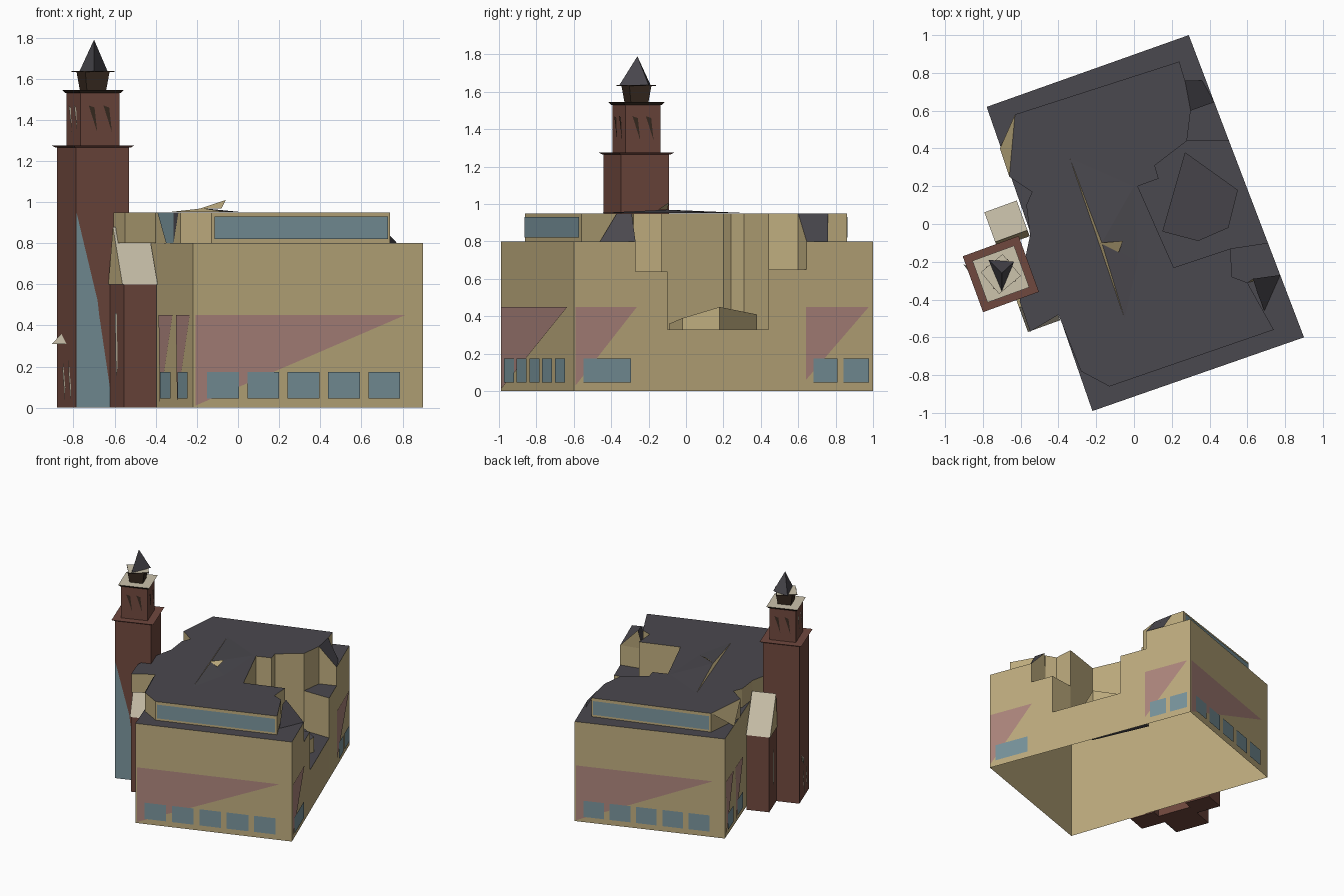
import bpy, math
from mathutils import Vector

if "Cube" in bpy.data.objects:
    bpy.data.objects.remove(bpy.data.objects["Cube"])


def material(name, r, g, b):
    m = bpy.data.materials.new(name)
    lin = [((c / 255 + 0.055) / 1.055) ** 2.4 for c in (r, g, b)]
    m.diffuse_color = (*lin, 1)
    m.use_nodes = True
    m.node_tree.nodes["Principled BSDF"].inputs["Base Color"].default_value = m.diffuse_color
    return m


TAN = material("tan wall", 190, 172, 126)
ROOF = material("slate roof", 74, 72, 78)
BRICK = material("red brick", 112, 72, 62)
GLASS = material("blue glass", 121, 148, 156)
PINK = material("faded pink", 174, 134, 125)
CREAM = material("cream stone", 204, 195, 172)
DARK = material("dark wood", 58, 44, 34)


def mesh(name, verts, faces, mats, slots=None):
    me = bpy.data.meshes.new(name)
    me.from_pydata([tuple(v) for v in verts], [], faces)
    for m in mats:
        me.materials.append(m)
    if slots:
        for p, s in zip(me.polygons, slots):
            p.material_index = s
    me.update()
    ob = bpy.data.objects.new(name, me)
    bpy.context.collection.objects.link(ob)
    return ob


def sheet(name, pts, mat):
    return mesh(name, pts, [range(len(pts))], [mat])


def flat(name, pts, z, mat):
    return sheet(name, [(x, y, z) for x, y in pts], mat)


def wall(name, p, q, z0, z1, mat=TAN):
    return sheet(name, [(*p, z0), (*q, z0), (*q, z1), (*p, z1)], mat)


def panel(name, p, q, pts, mat, off=0.004):
    """Thin plate on the wall p-q; pts are (fraction along, height)."""
    p, q = Vector(p), Vector(q)
    d = q - p
    n = Vector((d.y, -d.x)).normalized() * off
    sheet(name, [(*(p + d * t + n), z) for t, z in pts], mat)


def pane(p, q, t0, t1, z0=0.045, z1=0.175):
    panel("window", p, q, [(t0, z0), (t1, z0), (t1, z1), (t0, z1)], GLASS, 0.008)


def frustum(name, lower, upper, z0, z1, side, top):
    n = len(lower)
    verts = [(x, y, z0) for x, y in lower] + [(x, y, z1) for x, y in upper]
    faces = [(i, (i + 1) % n, n + (i + 1) % n, n + i) for i in range(n)]
    faces += [tuple(range(n, 2 * n)), tuple(reversed(range(n)))]
    return mesh(name, verts, faces, [side, top], [0] * n + [1, 0])


# Main block corners
A, B, C, D = (-.22, -.99), (.90, -.60), (.29, 1.0), (-.78, .62)
R1, R2, R3, R4 = (.774, -.27), (.709, -.10), (.503, .44), (.425, .645)
COURT = [(.51, -.13), (.21, -.23), (.02, .20), (.13, .24), (.11, .31), (.28, .44)]
T1, T2, T3 = (.60, -.31), (.52, -.28), (.30, .60)

# Lower storey with stepped right side
foot = [A, B, R1, T1, T2] + COURT + [T3, R4, C, D]
flat("lower_roof", foot, .80, ROOF)
for i, p in enumerate(foot):
    q = foot[(i + 1) % len(foot)]
    outer = p in (A, R4, C, D) and q in (A, B, C, D) or p == B
    wall("lower_wall", p, q, 0 if outer else .33, .80)
wall("front_terrace_wall", R1, R2, 0, .64)
wall("front_terrace_side", R2, COURT[0], .33, .64)
flat("front_terrace", [R1, R2, COURT[0], T2, T1], .64, ROOF)
wall("court_wall", R2, R3, 0, .33)
flat("court_floor", [R2, R3] + COURT[::-1], .33, ROOF)
wall("back_terrace_side", COURT[-1], R3, .33, .65)
wall("back_terrace_wall", R3, R4, 0, .65)
flat("back_terrace", [R3, R4, T3, COURT[-1]], .65, ROOF)

# Low sloped block inside the court
block = [(.34, -.09, .36), (.50, -.02, .39), (.55, .18, .45), (.27, .38, .41), (.15, -.04, .38)]
mesh("court_block", block + [(x, y, .33) for x, y, z in block],
     [(0, 1, 2, 3, 4)] + [(i, i + 5, (i + 1) % 5 + 5, (i + 1) % 5) for i in range(5)],
     [ROOF, TAN], [0] + [1] * 5)

# Upper storey
U0, U1, U2, U3 = (-.13, -.86), (.74, -.56), (.24, .86), (-.63, .58)
E0, E1 = (-.40, -.48), (-.28, -.78)
upper = [U0, U1, T1, T2] + COURT + [T3, (.27, .76), U2, U3, (-.66, .25), (-.54, .17),
         (-.57, .10), (-.55, -.06), (-.58, -.20), (-.605, -.41), (-.55, -.57), E0, E1]
flat("upper_roof", upper, .95, ROOF)
for i, p in enumerate(upper):
    wall("upper_wall", p, upper[(i + 1) % len(upper)], .80, .95)
pane(U0, U1, .015, .985, .82, .93)
pane(U2, U3, .015, .985, .82, .93)
panel("corner_glass", E0, E1, [(.1, .95), (.45, .80), (.75, .80), (.75, .95)], GLASS)
panel("corner_slate", E0, E1, [(.75, .80), (.95, .95), (.75, .95)], ROOF)

# Sloped roof corners on the right and left sides
sheet("front_slope", [(.69, -.46, .80), (.774, -.27, .80), (.63, -.29, .95), (.655, -.37, .95)], ROOF)
sheet("front_slope_side", [(.774, -.27, .80), T1 + (.80,), (.63, -.29, .95)], TAN)
sheet("back_slope", [(.425, .645, .80), (.36, .76, .80), (.27, .76, .95), T3 + (.95,)], ROOF)
sheet("back_slope_side", [T3 + (.80,), (.425, .645, .80), T3 + (.95,)], TAN)
sheet("left_slope", [(-.63, .58, .95), (-.71, .40, .80), (-.66, .25, .95)], TAN)

# Shallow roof ridge and little gable
ridge = [(-.34, .35, .951), (-.05, -.50, .951), (-.17, -.10, .97), (0, .20, .951), (.02, -.20, .951)]
mesh("roof_ridge", ridge, [(0, 2, 3), (2, 1, 4), (2, 4, 3), (0, 1, 2)],
     [ROOF, TAN], [0, 0, 0, 1])
sheet("roof_gable", [(-.18, -.10, .97), (-.08, -.15, .97), (-.06, -.09, 1.01)], TAN)

# Painted bands and window rows
for p, q in ((A, B), (C, D)):
    panel("pink_band", p, q, [(.01, .01), (.92, .45), (.01, .45)], PINK)
    for i in range(5):
        pane(p, q, .06 + .175 * i, .198 + .175 * i)
panel("pink_band", B, C, [(.005, .03), (.21, .45), (.005, .45)], PINK)
panel("pink_band", B, C, [(.775, .06), (.985, .45), (.775, .45)], PINK)
for a, b in ((.03, .19), (.80, .88), (.90, .985)):
    pane(B, C, a, b)
for a in (.01, .16, .71, .86):
    panel("pink_band", D, A, [(a + .01, .03), (a + .12, .45), (a, .45)], PINK)
    pane(D, A, a + .02, a + .11)

# Tower frame
CX, CY, ANG = -.705, -.265, math.radians(20)


def loc(u, v):
    c, s = math.cos(ANG), math.sin(ANG)
    return (CX + u * c - v * s, CY + u * s + v * c)


def square(s, turn=0):
    r = s / math.sqrt(2)
    return [loc(r * math.cos(a), r * math.sin(a))
            for a in (math.radians(225 + 90 * i + turn) for i in range(4))]


def tier(name, s0, s1, z0, z1, side, top, turn=0):
    frustum(name, square(s0, turn), square(s1, turn), z0, z1, side, top)


tier("tower_shaft", .273, .273, 0, 1.265, BRICK, BRICK)
tier("tower_cornice", .285, .315, 1.265, 1.275, BRICK, BRICK)
tier("tower_upper", .20, .20, 1.275, 1.53, BRICK, BRICK)
tier("upper_cornice", .21, .235, 1.53, 1.545, DARK, CREAM)
tier("belfry", .10, .125, 1.545, 1.632, DARK, DARK)
tier("belfry_cap", .15, .15, 1.632, 1.638, DARK, CREAM, 20)
spire = [(-.77, -.19, 1.638), (-.70, -.355, 1.638), (-.635, -.20, 1.638), (-.70, -.26, 1.79)]
mesh("spire", spire, [(0, 1, 3), (1, 2, 3), (2, 0, 3), (2, 1, 0)], [ROOF])

# Tower glass and slit openings
base, top = square(.273), square(.20)
panel("tower_glass", base[0], base[1], [(0, 0), (.69, 0), (.43, .45), (.40, .52), (0, .95)], GLASS)
for k in range(4):
    p, q = top[k], top[(k + 1) % 4]
    m = CREAM if k == 3 else DARK
    for t in (.2, .58):
        panel("belfry_slit", p, q, [(t + .22, 1.34), (t + .15, 1.46), (t, 1.47)], m)
for t in (.35, .65):
    panel("tower_slit", base[3], base[0], [(t + .1, .03), (t + .12, .10), (t, .23), (t - .02, .18)], CREAM)
x, y = loc(-.136, .0)
mesh("canopy", [(-.905, -.21, .31), (-.80, -.30, .31), (x, y, .31), (-.845, -.25, .375)],
     [(0, 1, 3), (1, 2, 3), (2, 0, 3)], [CREAM])

# Brick side wings with sloped cream roofs, mirrored across the tower
for sgn in (-1, 1):
    v0, v1, v2 = .136 * sgn, .337 * sgn, (.20 if sgn < 0 else .17) * sgn
    rect = [loc(.037, v0), loc(.207, v0), loc(.207, v1), loc(.037, v1)]
    if sgn < 0:
        rect = rect[::-1]
    frustum("side_wing", rect, rect, 0, .60, BRICK, BRICK)
    wedge = [(*loc(u, v), z) for u in (.03, .212) for v, z in ((v1, .60), (v2, .88), (v0, .60))]
    mesh("wing_roof", wedge, [(0, 1, 4, 3), (0, 2, 1), (3, 4, 5), (1, 2, 5, 4)],
         [CREAM, TAN], [0, 1, 1, 1])
    p, q = loc(.037, v1), loc(.037, v0)
    if sgn < 0:
        p, q = q, p
    panel("wing_slit", p, q, [(.5, .15), (.62, .20), (.55, .46), (.42, .46)], CREAM)
